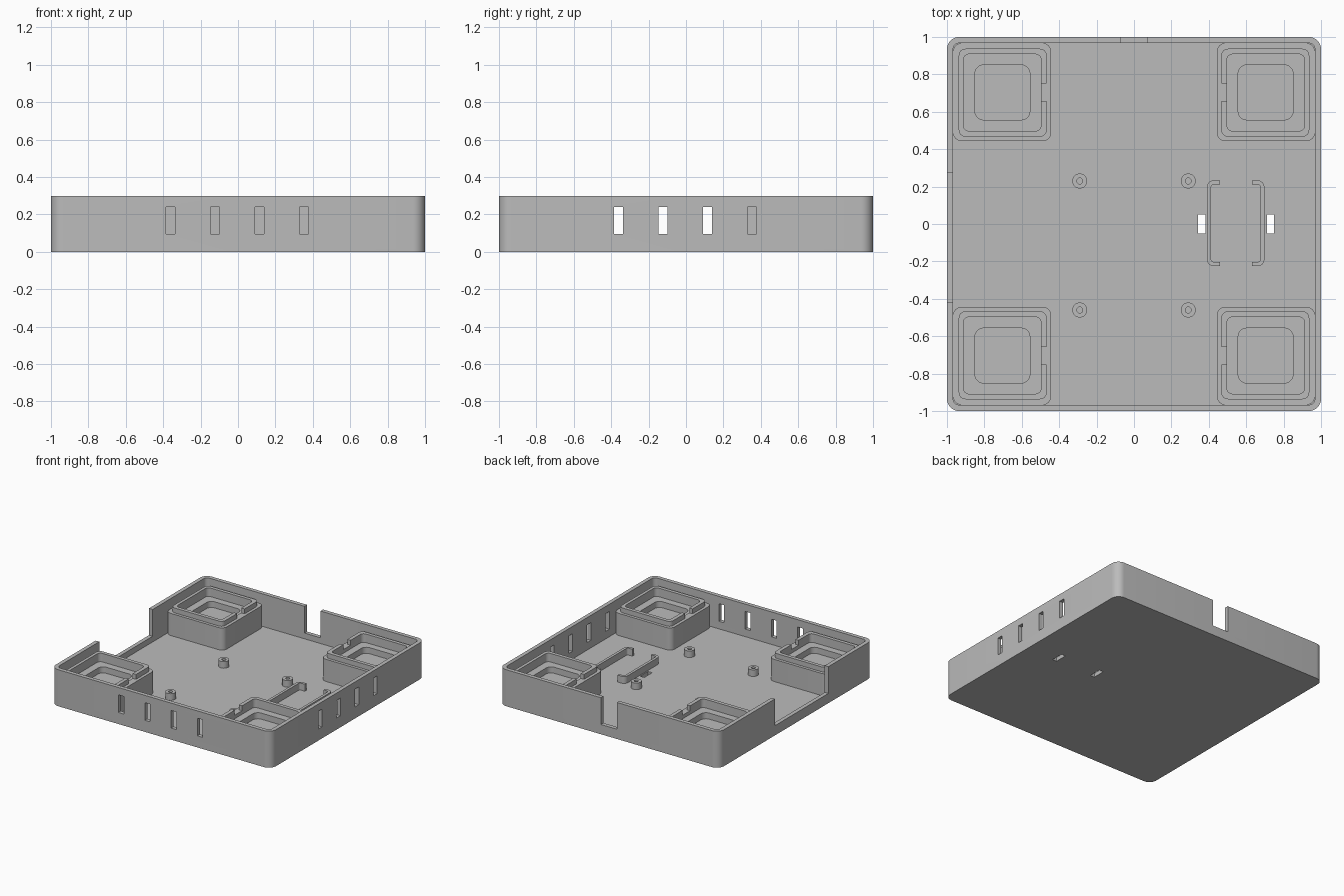
import bpy
import bmesh
from math import cos, sin, pi

cube = bpy.data.objects.get("Cube")
if cube:
    bpy.data.objects.remove(cube, do_unlink=True)

FLOOR, TOP, WALL = 0.033, 0.3, 0.033

grey = bpy.data.materials.new("light grey plastic")
grey.use_nodes = True
grey.diffuse_color = (0.5, 0.5, 0.5, 1)
for node in grey.node_tree.nodes:
    if node.type == "BSDF_PRINCIPLED":
        node.inputs["Base Color"].default_value = (0.5, 0.5, 0.5, 1)


def rounded(x0, x1, y0, y1, r=0.0, steps=8):
    """Outline of a rectangle with rounded corners, counter-clockwise."""
    if r == 0:
        return [(x0, y0), (x1, y0), (x1, y1), (x0, y1)]
    centres = [(x1 - r, y1 - r), (x0 + r, y1 - r), (x0 + r, y0 + r), (x1 - r, y0 + r)]
    return [(cx + r * cos((q + i / steps) * pi / 2), cy + r * sin((q + i / steps) * pi / 2))
            for q, (cx, cy) in enumerate(centres) for i in range(steps + 1)]


def circle(cx, cy, r, sides=32):
    return [(cx + r * cos(2 * pi * i / sides), cy + r * sin(2 * pi * i / sides))
            for i in range(sides)]


def prism(name, outline, z0, z1):
    """Upright solid made from a flat outline."""
    bm = bmesh.new()
    base = bm.faces.new([bm.verts.new((x, y, z0)) for x, y in outline])
    up = bmesh.ops.extrude_face_region(bm, geom=[base], use_keep_orig=True)
    moved = [v for v in up["geom"] if isinstance(v, bmesh.types.BMVert)]
    bmesh.ops.translate(bm, verts=moved, vec=(0, 0, z1 - z0))
    bmesh.ops.recalc_face_normals(bm, faces=bm.faces)
    mesh = bpy.data.meshes.new(name)
    bm.to_mesh(mesh)
    bm.free()
    mesh.materials.append(grey)
    obj = bpy.data.objects.new(name, mesh)
    bpy.context.collection.objects.link(obj)
    return obj


def activate(obj):
    bpy.ops.object.select_all(action="DESELECT")
    obj.select_set(True)
    bpy.context.view_layer.objects.active = obj


def cut(obj, outline, z0, z1):
    """Remove an upright solid from obj."""
    cutter = prism("cutter", outline, z0, z1)
    cutter.hide_render = True
    mod = obj.modifiers.new("cut", "BOOLEAN")
    mod.operation, mod.solver, mod.object = "DIFFERENCE", "EXACT", cutter
    activate(obj)
    bpy.ops.object.modifier_apply(modifier=mod.name)
    bpy.data.objects.remove(cutter, do_unlink=True)


def finish(obj, mirror=False):
    activate(obj)
    bpy.ops.object.shade_smooth_by_angle(angle=pi / 6)
    if mirror:
        mod = obj.modifiers.new("four corners", "MIRROR")
        mod.use_axis = (True, True, False)
        mod.use_mirror_merge = False


# Tray: rounded box, hollowed from above
tray = prism("tray", rounded(-1, 1, -1, 1, 0.065), 0, TOP)
inside = 1 - WALL
cut(tray, rounded(-inside, inside, -inside, inside, 0.032), FLOOR, 0.5)

# Vent slots in the front and +x walls
for c in (-0.362, -0.123, 0.116, 0.354):
    cut(tray, rounded(c - 0.024, c + 0.024, -1.1, -0.95), 0.095, 0.24)
    cut(tray, rounded(0.95, 1.1, c - 0.024, c + 0.024), 0.095, 0.24)

# Open notches in the back and -x walls
cut(tray, rounded(-0.073, 0.073, 0.95, 1.1), 0.08, 0.5)
cut(tray, rounded(-1.1, -0.95, -0.42, 0.273), 0.08, 0.5)

# Strap holes through the floor
for x in (0.362, 0.73):
    cut(tray, rounded(x - 0.019, x + 0.019, -0.05, 0.052), -0.1, 0.1)
finish(tray)

# Corner pedestals with a stepped recess
SHOULDER = 0.215
recess = rounded(0.497, 0.912, 0.497, 0.908, 0.03)
pedestal = prism("corner_pedestal", rounded(0.443, inside, 0.443, inside, 0.045), 0.02, SHOULDER)
cut(pedestal, recess, 0.185, 0.5)
cut(pedestal, rounded(0.557, 0.85, 0.557, 0.85, 0.045), 0.135, 0.5)
finish(pedestal, mirror=True)

# Raised rims on the pedestals, each with a gap facing inwards
rim = prism("pedestal_rim", rounded(0.467, 0.937, 0.467, 0.937, 0.035), SHOULDER, 0.255)
cut(rim, recess, 0.1, 0.5)
cut(rim, rounded(0.44, 0.55, 0.657, 0.752), 0.1, 0.5)
finish(rim, mirror=True)

# Hollow screw posts
for i, (x, y) in enumerate([(-0.29, 0.23), (0.29, 0.23), (-0.29, -0.46), (0.29, -0.46)]):
    post = prism(f"screw_post_{i + 1}", circle(x, y, 0.04), 0.02, 0.087)
    cut(post, circle(x, y, 0.016), FLOOR, 0.5)
    finish(post)

# Pair of facing brackets beside the strap holes
brackets = prism("holder_brackets", rounded(0.39, 0.697, -0.225, 0.233, 0.035), 0.02, 0.09)
cut(brackets, rounded(0.412, 0.675, -0.203, 0.211, 0.015), -0.1, 0.5)
cut(brackets, rounded(0.46, 0.63, -0.4, 0.4), -0.1, 0.5)
finish(brackets)
